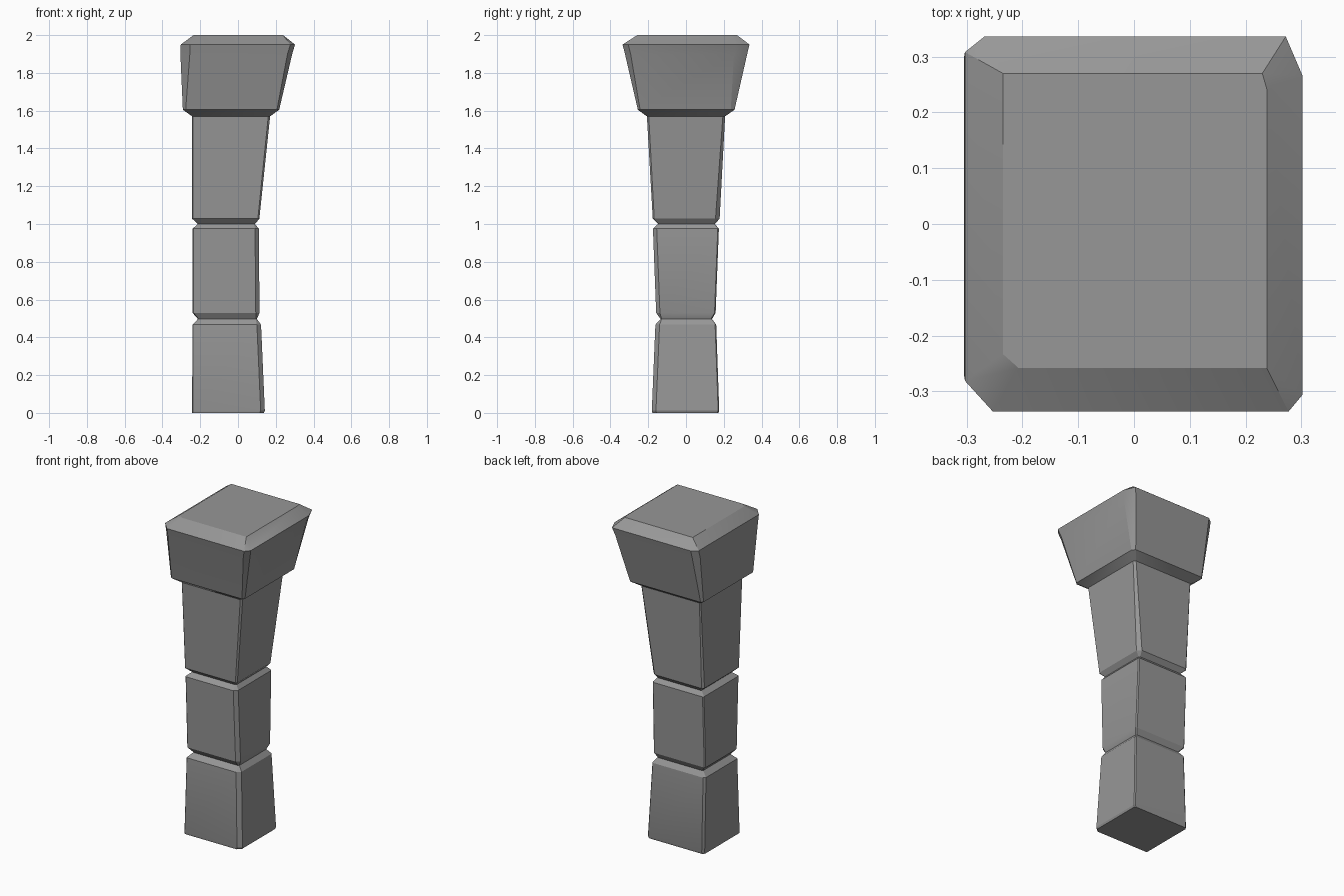
import bpy, bmesh, math

if "Cube" in bpy.data.objects:
    bpy.data.objects.remove(bpy.data.objects["Cube"])

stone = bpy.data.materials.new("grey_stone")
stone.diffuse_color = (0.31, 0.31, 0.31, 1)
stone.use_nodes = True
stone.node_tree.nodes["Principled BSDF"].inputs["Base Color"].default_value = stone.diffuse_color


def ring(z, x0, x1, y0, y1, cuts):
    """Rectangle with cut corners: front left, front right, back right, back left (dx, dy)."""
    (a, b), (c, d), (e, f), (g, h) = cuts
    return [(x0, y0 + b, z), (x0 + a, y0, z), (x1 - c, y0, z), (x1, y0 + d, z),
            (x1, y1 - f, z), (x1 - e, y1, z), (x0 + g, y1, z), (x0, y1 - h, z)]


def block(name, rings, bottom=False, top=False):
    bm = bmesh.new()
    loops = [[bm.verts.new(p) for p in ring(*r)] for r in rings]
    for lo, hi in zip(loops, loops[1:]):
        for i in range(8):
            j = (i + 1) % 8
            bm.faces.new((lo[i], lo[j], hi[j], hi[i]))
    if bottom:
        bm.faces.new(loops[0][::-1])
    if top:
        bm.faces.new(loops[-1])
    bmesh.ops.remove_doubles(bm, verts=bm.verts, dist=0.0005)
    mesh = bpy.data.meshes.new(name)
    bm.to_mesh(mesh)
    bm.free()
    mesh.materials.append(stone)
    obj = bpy.data.objects.new(name, mesh)
    bpy.context.collection.objects.link(obj)
    bpy.ops.object.select_all(action='DESELECT')
    obj.select_set(True)
    bpy.context.view_layer.objects.active = obj
    bpy.ops.object.shade_smooth_by_angle(angle=math.radians(25))


def corners(fl, fr, br, bl):
    return [(c, c) for c in (fl, fr, br, bl)]


# Corner wear of each block and of the grooves between them
groove = corners(.004, .006, .006, .004)
base = corners(.004, .022, .006, .012)
mid = corners(.006, .02, .006, .006)
up = corners(.005, .008, .022, .012)
neck = corners(.004, .01, .012, .006)
cap_low = [(.015, .015), (.012, .012), (.015, .02), (.012, .012)]
cap_wide = [(.05, .055), (.025, .03), (.03, .07), (.035, .028)]
cap_top = [(.028, .025), (0, 0), (.008, .028), (0, 0)]

# Groove rings shared by neighbouring blocks
low_groove = (.497, -.212, .1, -.135, .138, groove)
high_groove = (1.0, -.212, .09, -.148, .153, groove)
neck_ring = (1.57, -.243, .17, -.207, .207, neck)

block("base_block", [
    (0, -.243, .137, -.178, .172, base),
    (.012, -.243, .142, -.181, .176, base),
    (.467, -.241, .122, -.162, .16, base),
    low_groove], bottom=True)

block("middle_block", [
    low_groove,
    (.53, -.241, .114, -.158, .157, mid),
    (.975, -.241, .11, -.175, .174, mid),
    high_groove])

block("upper_block", [
    high_groove,
    (1.028, -.243, .113, -.176, .178, up),
    neck_ring])

block("capital", [
    neck_ring,
    (1.605, -.292, .218, -.255, .257, cap_low),
    (1.9, -.305, .287, -.323, .324, cap_wide),
    (1.95, -.303, .302, -.336, .336, cap_wide),
    (2.0, -.235, .238, -.258, .27, cap_top)], top=True)
